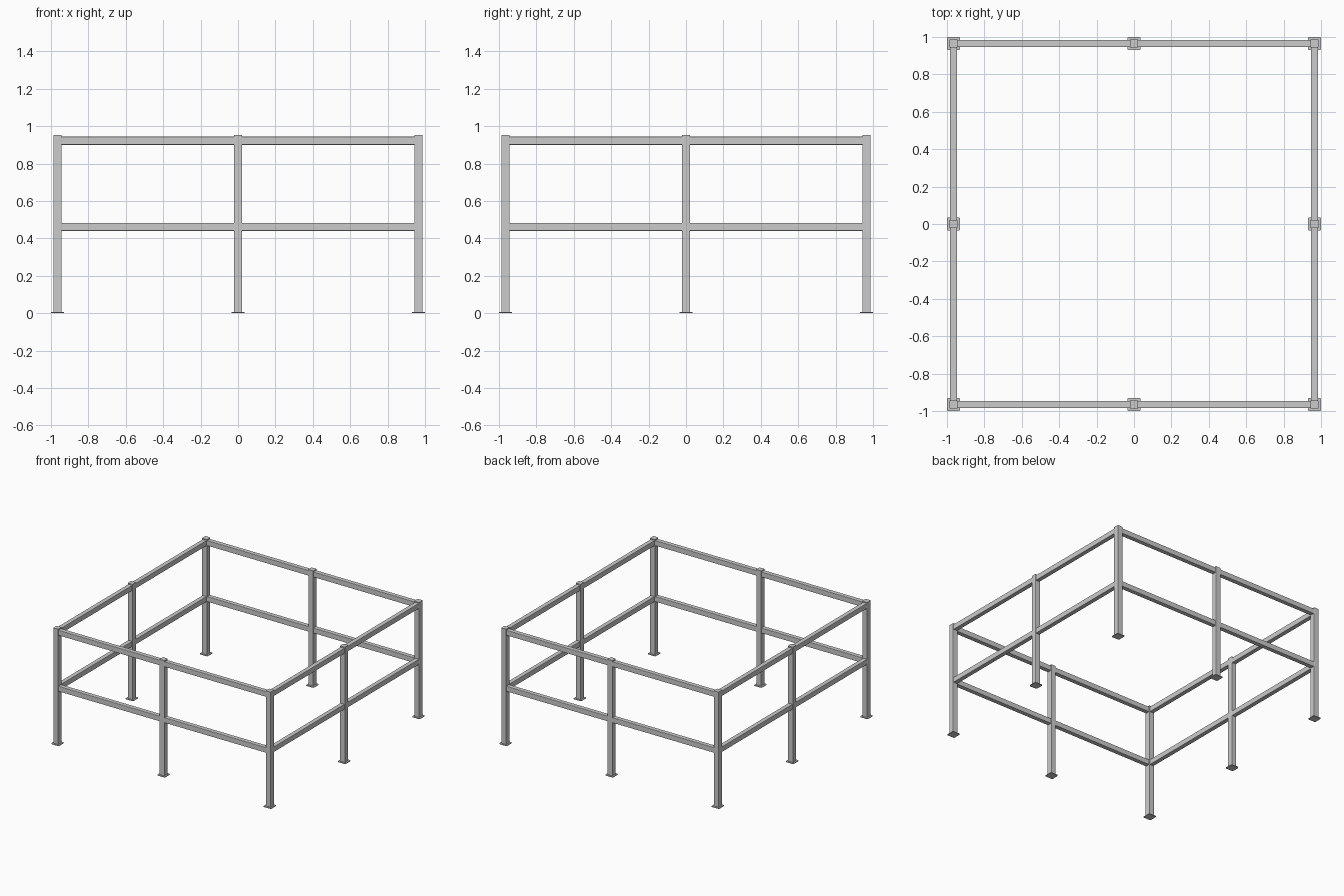
import bpy, bmesh
from mathutils import Vector

if "Cube" in bpy.data.objects:
    bpy.data.objects.remove(bpy.data.objects["Cube"])

P = 0.965        # post centre line
POST = 0.045     # post width
TOP = 0.953      # post height


def box(name, centre, size, bevel=0.0, axis=None, segments=2):
    """Box whose long edges (parallel to axis) are rounded."""
    bm = bmesh.new()
    bmesh.ops.create_cube(bm, size=1)
    for v in bm.verts:
        v.co = Vector([c * s for c, s in zip(v.co, size)])
    if bevel:
        edges = [e for e in bm.edges
                 if abs((e.verts[0].co - e.verts[1].co)[axis]) > 1e-6]
        bmesh.ops.bevel(bm, geom=edges, offset=bevel, segments=segments,
                        profile=0.5, affect='EDGES')
    bmesh.ops.recalc_face_normals(bm, faces=bm.faces)
    me = bpy.data.meshes.new(name)
    bm.to_mesh(me)
    bm.free()
    ob = bpy.data.objects.new(name, me)
    ob.location = centre
    bpy.context.collection.objects.link(ob)
    return ob


# posts with thin foot plates, at corners and mid-sides
for x in (-P, 0, P):
    for y in (-P, 0, P):
        if x == 0 and y == 0:
            continue
        box("post", (x, y, TOP / 2), (POST, POST, TOP), 0.003, 2)
        box("foot_plate", (x, y, 0.003), (0.07, 0.07, 0.006), 0.008, 2, 3)

# top and middle rails between neighbouring posts
span = P - POST
for name, z in (("middle_rail", 0.462), ("top_rail", 0.922)):
    for side in (-P, P):
        for mid in (-P / 2, P / 2):
            box(name, (mid, side, z), (span, 0.037, 0.043), 0.003, 0)
            box(name, (side, mid, z), (0.037, span, 0.043), 0.003, 1)
